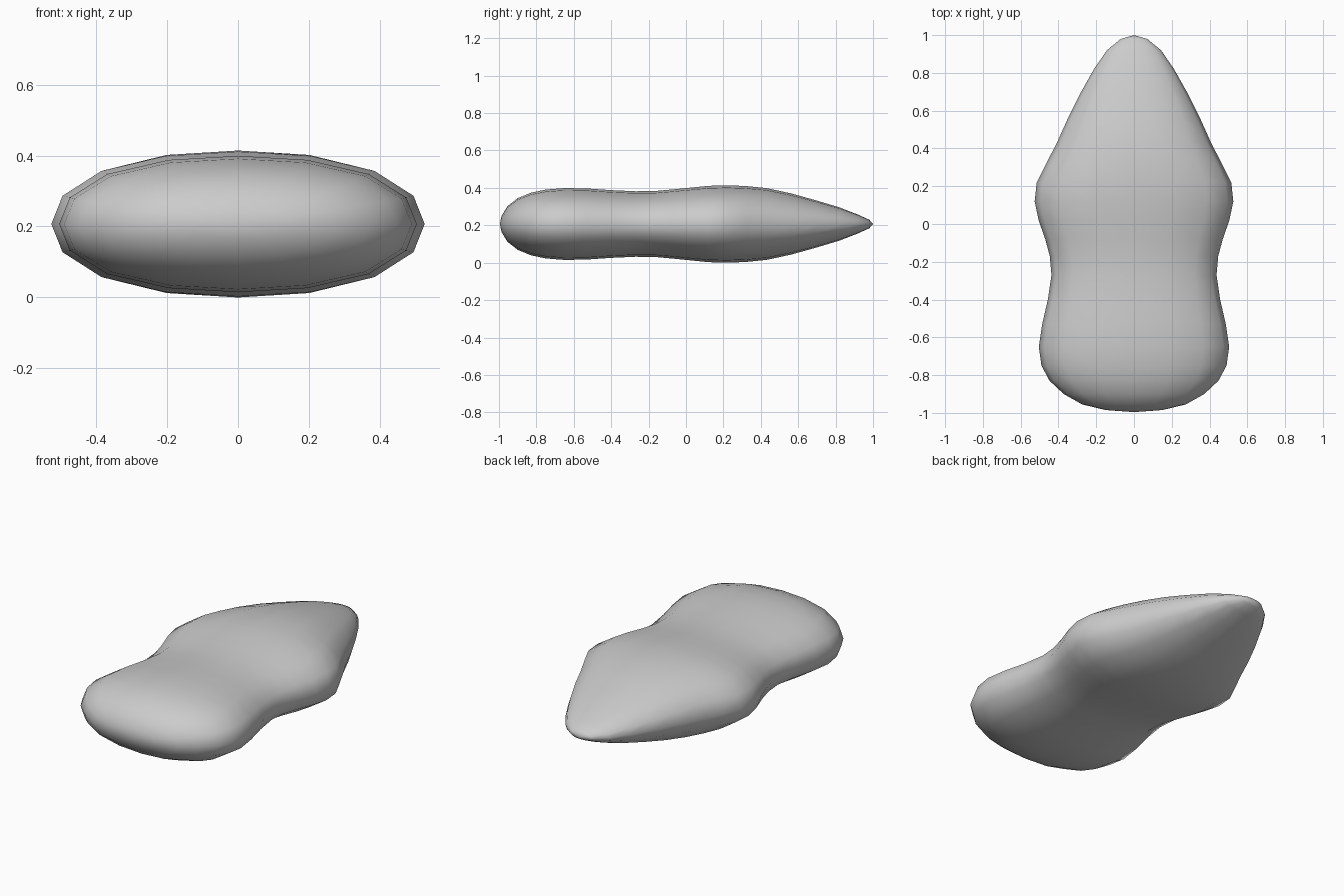
import bpy, bmesh
from math import sin, cos, pi

if "Cube" in bpy.data.objects:
    bpy.data.objects.remove(bpy.data.objects["Cube"])

SIDES = 16
MID = 0.207
# cross-sections along the length: y, half width, half height
SECTIONS = [
    (-0.985, 0.15, 0.045), (-0.955, 0.275, 0.095), (-0.90, 0.372, 0.138),
    (-0.83, 0.447, 0.167), (-0.75, 0.490, 0.184), (-0.65, 0.504, 0.192),
    (-0.53, 0.486, 0.190), (-0.40, 0.456, 0.181), (-0.27, 0.437, 0.175),
    (-0.17, 0.446, 0.176), (-0.08, 0.470, 0.184), (0.02, 0.505, 0.194),
    (0.12, 0.526, 0.204), (0.22, 0.515, 0.207), (0.32, 0.465, 0.203),
    (0.43, 0.408, 0.192), (0.56, 0.350, 0.164), (0.69, 0.285, 0.128),
    (0.82, 0.212, 0.089), (0.92, 0.143, 0.050), (0.98, 0.070, 0.023),
]

bm = bmesh.new()


def ring(y, w, h):
    # slightly squared ellipse
    out = []
    for i in range(SIDES):
        a = 2 * pi * i / SIDES
        k = 1 + 0.035 * sin(2 * a) ** 2
        out.append(bm.verts.new((w * k * cos(a), y, MID + h * k * sin(a))))
    return out


# body loft
rings = [ring(*s) for s in SECTIONS]
for r0, r1 in zip(rings, rings[1:]):
    for i in range(SIDES):
        j = (i + 1) % SIDES
        bm.faces.new((r0[i], r0[j], r1[j], r1[i]))

# rounded ends
for r, y in ((rings[0], -0.996), (rings[-1], 1.0)):
    tip = bm.verts.new((0, y, MID))
    for i in range(SIDES):
        bm.faces.new((r[i], r[(i + 1) % SIDES], tip))

bmesh.ops.recalc_face_normals(bm, faces=bm.faces[:])
for f in bm.faces:
    f.smooth = True
mesh = bpy.data.meshes.new("rounded_body")
bm.to_mesh(mesh)
bm.free()
body = bpy.data.objects.new("rounded_body", mesh)
bpy.context.collection.objects.link(body)
